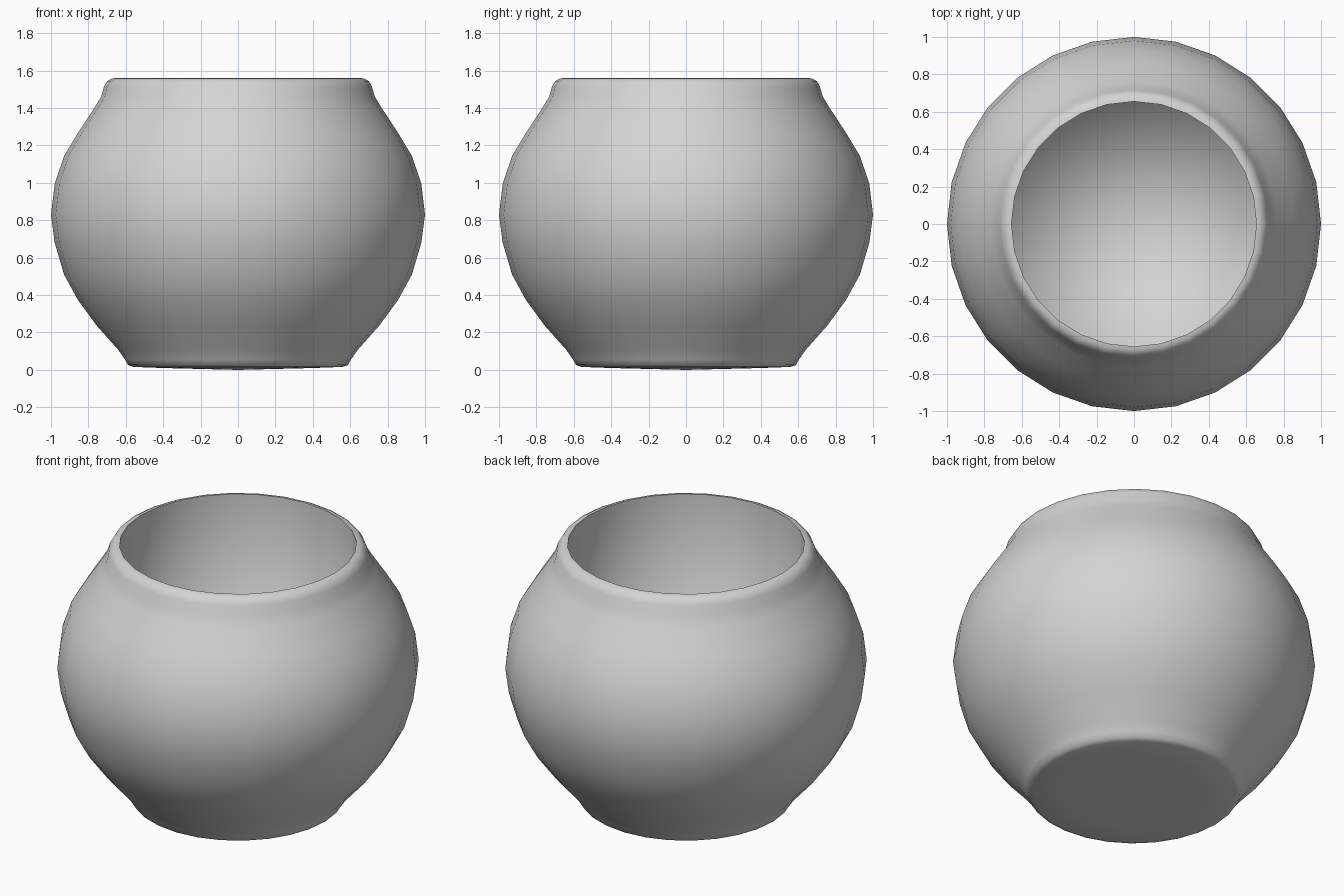
import bpy
import bmesh
from math import cos, sin, tau

cube = bpy.data.objects.get("Cube")
if cube:
    bpy.data.objects.remove(cube, do_unlink=True)

SIDES = 28

# Plain grey clay
clay = bpy.data.materials.new("grey_clay")
clay.use_nodes = True
grey = (0.66, 0.66, 0.66, 1)
clay.diffuse_color = grey
clay.node_tree.nodes["Principled BSDF"].inputs["Base Color"].default_value = grey

# Outside profile (radius, height), from the base centre up to the lip
outside = [(0, 0), (0.4, 0.01), (0.56, 0.016), (0.588, 0.026), (0.604, 0.055),
           (0.64, 0.107), (0.754, 0.235), (0.856, 0.374), (0.93, 0.51), (0.98, 0.68),
           (1, 0.83), (0.98, 0.995), (0.93, 1.144), (0.856, 1.267), (0.765, 1.405),
           (0.732, 1.46), (0.716, 1.515), (0.698, 1.545), (0.675, 1.557), (0.655, 1.56)]

# Straight cavity wall and its flat floor
inside = [(0.655, 0.15), (0, 0.15)]


def lathe(name, profile, material):
    """Spin a profile that starts and ends on the z axis."""
    bm = bmesh.new()
    rings = []
    for r, z in profile:
        count = SIDES if r > 0 else 1
        rings.append([bm.verts.new((r * cos(tau * i / SIDES), r * sin(tau * i / SIDES), z))
                      for i in range(count)])
    for low, high in zip(rings, rings[1:]):
        for i in range(SIDES):
            j = (i + 1) % SIDES
            corners = [low[i % len(low)], low[j % len(low)],
                       high[j % len(high)], high[i % len(high)]]
            bm.faces.new(list(dict.fromkeys(corners)))
    bmesh.ops.recalc_face_normals(bm, faces=bm.faces)
    mesh = bpy.data.meshes.new(name)
    bm.to_mesh(mesh)
    bm.free()
    mesh.materials.append(material)
    obj = bpy.data.objects.new(name, mesh)
    bpy.context.collection.objects.link(obj)
    return obj


# Round pot with a rolled lip; only the inner lip edge stays sharp
pot = lathe("round_pot", outside + inside, clay)
bpy.ops.object.select_all(action='DESELECT')
pot.select_set(True)
bpy.context.view_layer.objects.active = pot
bpy.ops.object.shade_smooth_by_angle(angle=1.66)
